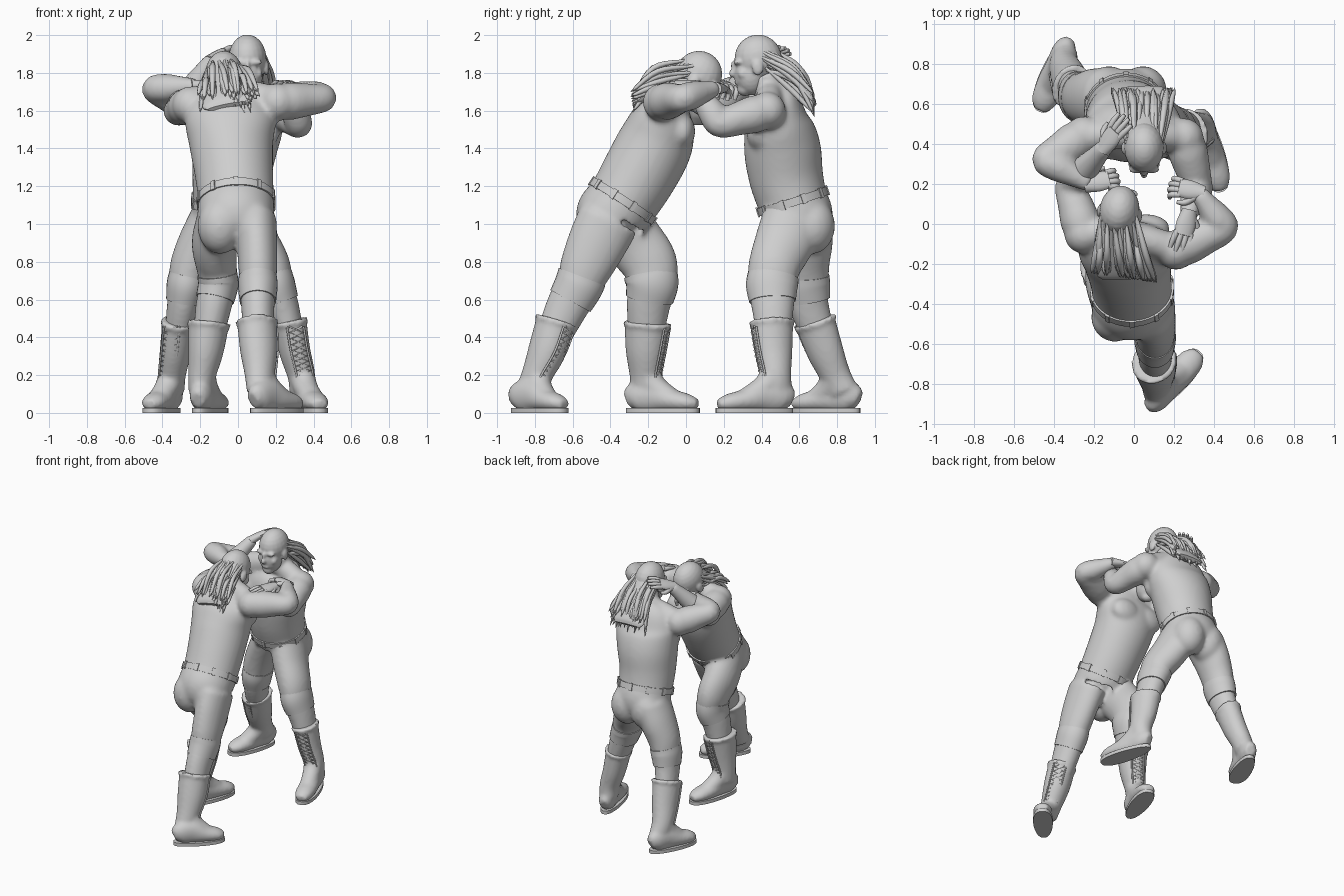
import bpy, bmesh, math, random
from mathutils import Vector as V, Matrix

random.seed(4)
if "Cube" in bpy.data.objects:
    bpy.data.objects.remove(bpy.data.objects["Cube"])

grey = bpy.data.materials.new("clay grey")
grey.use_nodes = True
grey.diffuse_color = (0.62, 0.62, 0.62, 1)
grey.node_tree.nodes["Principled BSDF"].inputs["Base Color"].default_value = (0.62, 0.62, 0.62, 1)


def smooth_path(pts, steps=6):
    """Catmull-Rom samples through points that carry position and radii."""
    p = [V(q) for q in pts]
    p = [p[0] * 2 - p[1]] + p + [p[-1] * 2 - p[-2]]
    out = []
    for i in range(1, len(p) - 2):
        a, b, c, d = p[i - 1:i + 3]
        for k in range(steps):
            t = k / steps
            out.append((b * 2 + (c - a) * t + (a * 2 - b * 5 + c * 4 - d) * t * t
                        + (b * 3 - a - c * 3 + d) * t ** 3) / 2)
    return out + [p[-2]]


def tube(bm, pts, side=(1, 0, 0), n=28, steps=6):
    """Loft ellipses along a path; each point is x, y, z, side radius, depth radius."""
    path = smooth_path(pts, steps)
    rings = []
    for i, q in enumerate(path):
        t = (V(path[min(i + 1, len(path) - 1)][:3]) - V(path[max(i - 1, 0)][:3])).normalized()
        a = (V(side) - t * t.dot(V(side))).normalized()
        b = t.cross(a)
        rings.append([bm.verts.new(V(q[:3]) + a * q[3] * math.cos(w) + b * q[4] * math.sin(w))
                      for w in (math.tau * k / n for k in range(n))])
    for r, s in zip(rings, rings[1:]):
        for k in range(n):
            bm.faces.new((r[k], r[(k + 1) % n], s[(k + 1) % n], s[k]))
    bm.faces.new(rings[0][::-1])
    bm.faces.new(rings[-1])


def ball(bm, loc, size, frame=Matrix()):
    m = frame @ Matrix.Translation(loc) @ Matrix.Diagonal((*size, 1))
    bmesh.ops.create_uvsphere(bm, u_segments=20, v_segments=12, radius=1, matrix=m)


def finish(bm, name, voxel=0, rounds=2):
    bmesh.ops.recalc_face_normals(bm, faces=bm.faces)
    me = bpy.data.meshes.new(name)
    bm.to_mesh(me)
    bm.free()
    ob = bpy.data.objects.new(name, me)
    bpy.context.collection.objects.link(ob)
    me.materials.append(grey)
    if voxel:
        r = ob.modifiers.new("blend", 'REMESH')
        r.mode, r.voxel_size, r.use_smooth_shade = 'VOXEL', voxel, True
        ob.modifiers.new("soften", 'SMOOTH').iterations = rounds
    else:
        bpy.ops.object.select_all(action='DESELECT')
        ob.select_set(True)
        bpy.context.view_layer.objects.active = ob
        bpy.ops.object.shade_smooth_by_angle(angle=math.radians(40))


def strands(name, paths, thick):
    cu = bpy.data.curves.new(name, 'CURVE')
    cu.dimensions, cu.bevel_depth, cu.bevel_resolution, cu.use_fill_caps = '3D', thick, 1, True
    for path, radii in paths:
        sp = cu.splines.new('POLY')
        sp.points.add(len(path) - 1)
        for pt, q, r in zip(sp.points, path, radii):
            pt.co, pt.radius = (*q[:3], 1), r
        sp.use_smooth = True
    cu.materials.append(grey)
    bpy.context.collection.objects.link(bpy.data.objects.new(name, cu))


def arm(bm, shoulder, elbow, wrist):
    s, e, w = V(shoulder), V(elbow), V(wrist)
    spots = [(s, .085), (s.lerp(e, .25), .1), (s.lerp(e, .6), .09), (e, .074),
             (e.lerp(w, .3), .076), (e.lerp(w, .7), .056), (w, .042)]
    tube(bm, [(*p, r, r) for p, r in spots], (0, .1, 1), 20)
    ball(bm, s, (.1, .1, .1))


def hand(name, wrist, heading, normal, curl):
    """Palm, four bending fingers and a thumb."""
    bm = bmesh.new()
    w, d = V(wrist), V(heading).normalized()
    nrm = (V(normal) - d * d.dot(V(normal))).normalized()
    s = d.cross(nrm)

    def spot(f, k, wide, thick, drop=0):
        return (*(w + d * f + s * k - nrm * drop), wide, thick)

    tube(bm, [spot(-.03, 0, .038, .034), spot(.04, 0, .05, .028), spot(.1, 0, .046, .02)], s, 16)
    for k in (-.036, -.012, .012, .036):
        reach = .09 - abs(k) / 2
        tube(bm, [spot(.085, k, .016, .016), spot(.085 + reach * .6, k * 1.2, .015, .015, curl * .02),
                  spot(.085 + reach * (1.5 - curl), k * 1.3, .01, .01, curl * .07)], s, 10, 4)
    tube(bm, [spot(.01, -.03, .018, .018), spot(.05, -.065, .016, .016, .015),
              spot(.09, -.07, .01, .01, .025)], nrm, 10, 4)
    finish(bm, name)


def head(name, loc, face, tilt):
    back = -V(face).normalized()
    up = (V(tilt) - back * back.dot(V(tilt))).normalized()
    m = Matrix.Translation(loc) @ Matrix((back.cross(up), back, up)).transposed().to_4x4()
    bm = bmesh.new()
    # skull, jaw, chin, nose tip, nose bridge, lips
    for c, r in (((0, .02, .02), (.1, .125, .125)), ((0, -.035, -.06), (.082, .085, .11)),
                 ((0, -.075, -.13), (.045, .04, .038)), ((0, -.122, -.04), (.018, .024, .022)),
                 ((0, -.11, -.01), (.014, .02, .04)), ((0, -.108, -.09), (.033, .016, .012))):
        ball(bm, c, r, m)
    # ears, brows, cheeks
    for x in (-1, 1):
        ball(bm, (x * .1, .01, -.03), (.014, .03, .042), m)
        ball(bm, (x * .04, -.09, .015), (.038, .022, .016), m)
        ball(bm, (x * .055, -.07, -.05), (.025, .03, .03), m)
    finish(bm, name + "_head", .009)
    return m


def hair(name, m, tip, spread, lift):
    """Long locks from the back of the skull to the shoulders."""
    side, locks, bm = m.to_3x3() @ V((1, 0, 0)), [], bmesh.new()
    tip = V(tip)
    for i in range(48):
        u = random.uniform(-1, 1)
        a = u * 1.4
        root = m @ V((math.sin(a) * .092, .02 + math.cos(a) * .112, random.uniform(-.07, .06)))
        end = tip + side * (u * spread + random.uniform(-.03, .03)) + V((0, 0, random.uniform(-.06, .07)))
        mid = root.lerp(end, .5) + V(lift) * random.uniform(0, 1.2)
        path = smooth_path([root, mid, end], 5)
        n = len(path) - 1
        locks.append((path, [.6 + .8 * math.sin(math.pi * k / n) if k < n else .1 for k in range(n + 1)]))
    strands(name + "_hair_locks", locks, .012)
    # thick layer of hair under the locks
    top, mid = m @ V((0, .07, .03)), (m @ V((0, .11, -.06))).lerp(tip, .45)
    tube(bm, [(*top, .085, .06), (*mid, .11, .05), (*tip.lerp(mid, .25), spread * .9, .035),
              (*tip, spread * .75, .015)], side)
    finish(bm, name + "_hair_mass")


def boot(name, shaft, heel, toe):
    h, t = V((*heel, 0)), V((*toe, 0))
    d = (t - h).normalized()
    s = V((d.y, -d.x, 0))
    # leather upper and rolled cuff
    bm = bmesh.new()
    tube(bm, shaft, s)
    foot = ((.0, .065, .035, .045), (.12, .085, .058, .08), (.36, .09, .062, .088),
            (.6, .068, .07, .062), (.85, .054, .064, .046), (.99, .044, .036, .026))
    tube(bm, [(*(h.lerp(t, u) + V((0, 0, z))), wide, tall) for u, z, wide, tall in foot], s)
    # instep sloping from ankle to toes
    ankle = V(shaft[2][:3])
    tube(bm, [(*ankle, .07, .08), (*(ankle.lerp(h.lerp(t, .6), .45) + V((0, 0, .02))), .064, .065),
              (*(h.lerp(t, .72) + V((0, 0, .06))), .058, .045)], s)
    cuff = [V(shaft[0]), V(shaft[0]).lerp(V(shaft[1]), .13)]
    for q in cuff:
        q[3] += .009
        q[4] += .009
    tube(bm, cuff, s)
    finish(bm, name, .013, 4)
    # flat sole
    bm = bmesh.new()
    ring = []
    for k in range(36):
        c, w = math.cos(math.tau * k / 36), math.sin(math.tau * k / 36)
        wide = .07 * math.copysign(abs(w) ** .8, w) * (1 + .14 * c)
        ring.append(bm.verts.new(h.lerp(t, .5 + .515 * c) + s * wide))
    up = bmesh.ops.extrude_face_region(bm, geom=[bm.faces.new(ring)], use_keep_orig=True)
    bmesh.ops.translate(bm, vec=(0, 0, .026), verts=[v for v in up["geom"] if isinstance(v, bmesh.types.BMVert)])
    finish(bm, name + "_sole")
    # crossed laces, with a raised rim on each side
    path = smooth_path(shaft, 5)[1:-2]

    def front(q, x):
        return V(q[:3]) + s * x + d * (q[4] * math.sqrt(1 - (x / q[3]) ** 2) + .006)

    lines = [[front(q, .036 * sign * (-1) ** i) for i, q in enumerate(path)] for sign in (-1, 1)]
    lines += [[front(q, .046 * sign) for q in path] for sign in (-1, 1)]
    strands(name + "_laces", [(r, [1] * len(r)) for r in lines], .006)


def leg(bm, name, pts, boot_pts, heel, toe):
    # thigh and calf, running down inside the boot
    calf = V(boot_pts[1])
    tube(bm, pts + [(*calf[:3], calf[3] * .8, calf[4] * .8)])
    # ribbed knee pad
    pad = bmesh.new()
    knee = [V(pts[-2]).lerp(V(pts[-3]), .5), V(pts[-2]), V(pts[-2]).lerp(V(pts[-1]), .65)]
    for q, grow in zip(knee, (.002, .009, .006)):
        q[3] += grow
        q[4] += grow
    tube(pad, knee)
    finish(pad, name + "_knee_pad")
    boot(name + "_boot", boot_pts, heel, toe)


def belt(name, trunk):
    low, mid, high = (V(q) for q in trunk[1:4])
    axis = (V(high[:3]) - V(low[:3])).normalized()
    a = V((1, 0, 0))
    a = (a - axis * axis.x).normalized()
    b = axis.cross(a)
    c = V(mid[:3])
    bm = bmesh.new()
    tube(bm, [(*(c + axis * k), mid[3] + .009, mid[4] + .009) for k in (-.022, .022)], n=48, steps=1)
    # loops around the belt
    for i in range(10):
        w = math.tau * (i + .5) / 10
        p = c + a * (mid[3] + .009) * math.cos(w) + b * (mid[4] + .009) * math.sin(w)
        out = (a * math.cos(w) + b * math.sin(w)).normalized()
        m = Matrix.Translation(p) @ Matrix((out, axis.cross(out), axis)).transposed().to_4x4()
        bmesh.ops.create_cube(bm, size=1, matrix=m @ Matrix.Diagonal((.01, .024, .054, 1)))
    finish(bm, name + "_belt")


def wrestler(name, trunk, legs, arms, skull, locks, fwd):
    bm = bmesh.new()
    tube(bm, trunk, n=40)
    belt(name, trunk)
    chest, hips, collar = V(trunk[5][:3]), V(trunk[1][:3]), V(trunk[-1][:3])
    for side, limb, (s, e, w, *grip) in zip(("right", "left"), legs, arms):
        leg(bm, f"{name}_{side}", *limb)
        arm(bm, s, e, w)
        hand(f"{name}_{side}_hand", w, *grip)
        # chest, buttock, and trapezius from neck to shoulder
        ball(bm, chest + V((math.copysign(.1, s[0]), fwd * .1, -.06)), (.12, .07, .095))
        ball(bm, hips + V((math.copysign(.085, s[0]), -fwd * .065, -.04)), (.12, .125, .15))
        tube(bm, [(*collar, .07, .07), (*collar.lerp(V(s), .55), .075, .085), (*s, .08, .08)], (0, 1, 0))
    m = head(name, *skull)
    base = m @ V((0, .03, -.06))
    tube(bm, [(*collar, .1, .1), (*collar.lerp(base, .5), .085, .085), (*base, .08, .08)])
    finish(bm, name + "_body", .014, 10)
    hair(name, m, *locks)


wrestler(
    "front_wrestler",
    [(0, -.4, .97, .15, .13), (-.01, -.4, 1.03, .2, .19), (-.01, -.335, 1.12, .2, .19),
     (-.02, -.25, 1.26, .207, .2), (-.035, -.165, 1.42, .222, .2), (-.04, -.12, 1.55, .24, .17),
     (-.04, -.08, 1.65, .2, .11), (-.05, -.04, 1.7, .1, .09)],
    [([(.09, -.41, 1.02, .115, .165), (.1, -.47, .9, .108, .158), (.105, -.53, .77, .103, .14),
       (.105, -.57, .67, .096, .12), (.105, -.635, .55, .088, .112)],
      [(.1, -.685, .49, .1, .112), (.11, -.735, .33, .095, .105), (.115, -.79, .2, .076, .085), (.12, -.825, .11, .065, .085)],
      (.08, -.915), (.325, -.64)),
     ([(-.1, -.37, 1.02, .12, .16), (-.125, -.27, .9, .12, .158), (-.115, -.195, .79, .11, .15),
       (-.105, -.18, .68, .098, .13), (-.13, -.2, .56, .095, .115)],
      [(-.155, -.205, .48, .108, .122), (-.17, -.215, .33, .093, .106), (-.19, -.215, .2, .073, .085), (-.195, -.21, .11, .065, .085)],
      (-.215, -.31), (-.09, .065))],
    [((.21, -.13, 1.645), (.45, -.02, 1.665), (.32, .16, 1.72), (-1, .25, .05), (0, .3, 1), .9),
     ((-.25, -.05, 1.63), (-.32, .19, 1.6), (-.14, .39, 1.87), (.45, .7, .35), (-.6, -.2, .7), .3)],
    ((-.07, .075, 1.765), (.15, .85, -.5), (0, .4, 1)),
    ((-.05, -.27, 1.625), .15, (0, -.03, .05)), 1)

wrestler(
    "rear_wrestler",
    [(-.04, .59, .97, .15, .13), (-.04, .6, 1.03, .2, .18), (-.04, .565, 1.12, .2, .185),
     (-.035, .53, 1.25, .207, .197), (-.02, .51, 1.4, .227, .203), (0, .49, 1.54, .24, .175),
     (.01, .49, 1.65, .2, .115), (.03, .45, 1.71, .1, .09)],
    [([(-.14, .62, 1.02, .12, .16), (-.2, .63, .9, .118, .148), (-.25, .63, .78, .11, .13),
       (-.275, .635, .67, .095, .12), (-.295, .655, .55, .083, .105)],
      [(-.31, .68, .49, .088, .112), (-.33, .735, .33, .082, .1), (-.35, .79, .2, .073, .083), (-.35, .83, .11, .065, .085)],
      (-.33, .915), (-.47, .565)),
     ([(.05, .57, 1.02, .12, .17), (.1, .52, .9, .118, .158), (.165, .47, .78, .112, .14),
       (.2, .455, .67, .096, .128), (.24, .46, .55, .086, .112)],
      [(.27, .455, .49, .09, .115), (.3, .465, .33, .082, .1), (.335, .475, .2, .073, .083), (.34, .48, .11, .065, .085)],
      (.325, .56), (.435, .165))],
    [((-.25, .44, 1.63), (-.44, .32, 1.715), (-.22, .2, 1.73), (1, .25, 0), (0, .3, 1), .9),
     ((.25, .43, 1.6), (.32, .18, 1.53), (.27, .04, 1.73), (-.25, -1, .12), (.2, .1, 1), .3)],
    ((.05, .365, 1.855), (0, -1, -.15), (0, 0, 1)),
    ((.04, .68, 1.625), .14, (0, .03, .05)), -1)
